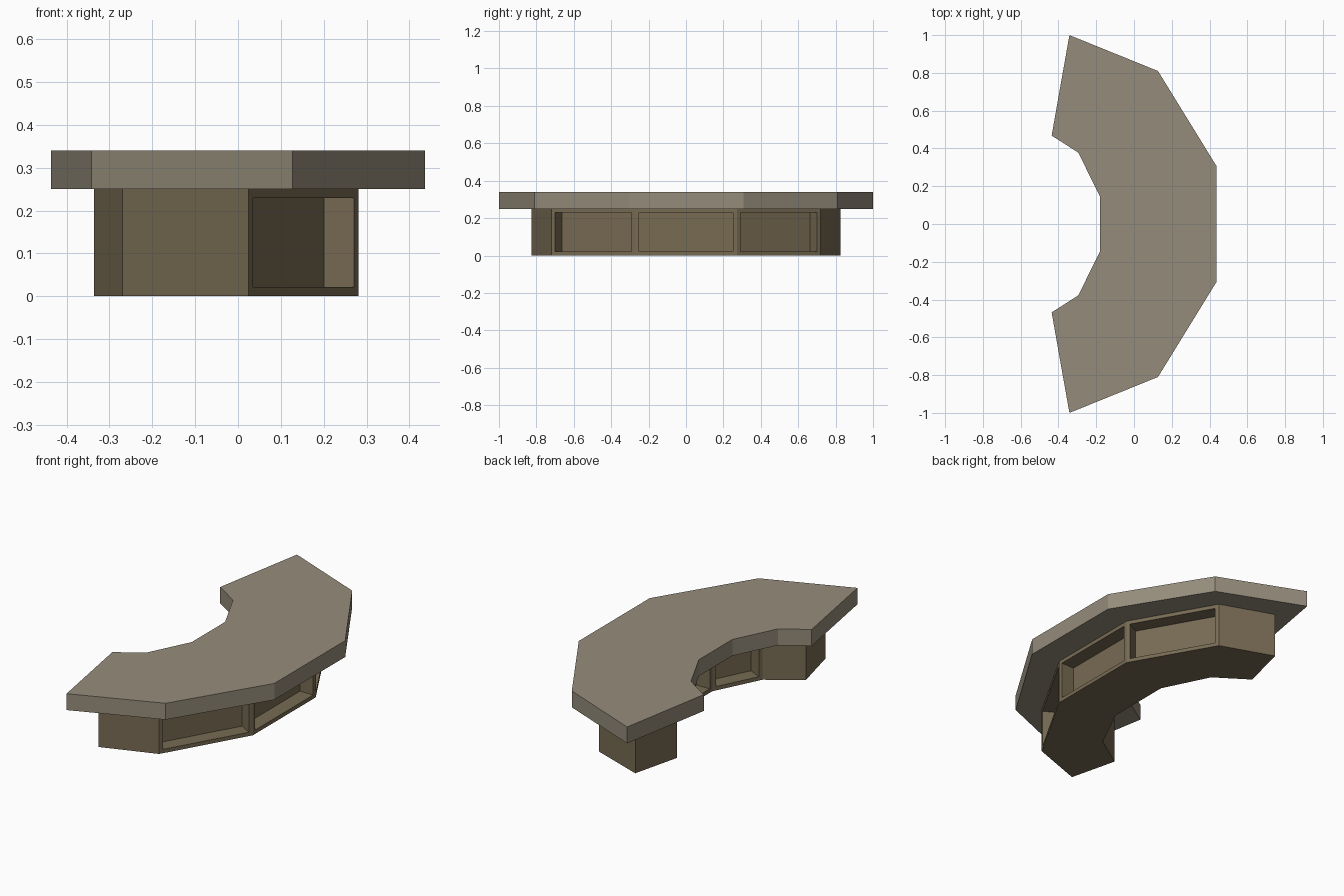
import bpy
import bmesh

cube = bpy.data.objects.get("Cube")
if cube:
    bpy.data.objects.remove(cube, do_unlink=True)


def make_material(name, color):
    mat = bpy.data.materials.new(name)
    mat.use_nodes = True
    mat.diffuse_color = (*color, 1)
    mat.node_tree.nodes["Principled BSDF"].inputs["Base Color"].default_value = (*color, 1)
    return mat


def make_prism(name, half, bottom, top, mat, recess=False):
    """Extrude a plan outline, given as its half at +y, between two heights."""
    outline = half + [(x, -y) for x, y in reversed(half)]
    bm = bmesh.new()
    base = bm.faces.new([bm.verts.new((x, y, bottom)) for x, y in outline])
    grown = bmesh.ops.extrude_face_region(bm, geom=[base])
    verts = [g for g in grown["geom"] if isinstance(g, bmesh.types.BMVert)]
    bmesh.ops.translate(bm, verts=verts, vec=(0, 0, top - bottom))
    bmesh.ops.recalc_face_normals(bm, faces=bm.faces)
    if recess:
        # Sunken panels on the three middle segments, outside and inside
        bm.normal_update()
        panels = [f for f in bm.faces if abs(f.normal.z) < 0.1
                  and abs(f.normal.y) < 0.7
                  and abs(f.calc_center_median().y) < 0.6]
        bmesh.ops.inset_individual(bm, faces=panels, thickness=0.03)
        bmesh.ops.inset_individual(bm, faces=panels, thickness=0, depth=-0.08)
    mesh = bpy.data.meshes.new(name)
    bm.to_mesh(mesh)
    bm.free()
    mesh.materials.append(mat)
    obj = bpy.data.objects.new(name, mesh)
    bpy.context.collection.objects.link(obj)
    return obj


stone = make_material("pale_stone", (0.30, 0.262, 0.198))
wood = make_material("dull_brown", (0.186, 0.146, 0.086))

# Counter top: overhanging slab
make_prism("counter_top",
           [(-0.18, 0.145), (-0.295, 0.378), (-0.436, 0.468),
            (-0.342, 1.0), (0.127, 0.81), (0.436, 0.308)],
           0.25, 0.34, stone)

# Counter base: narrower body with recessed panels
make_prism("counter_base",
           [(-0.03, 0.185), (-0.157, 0.44), (-0.336, 0.56),
            (-0.27, 0.826), (0.025, 0.72), (0.281, 0.273)],
           0, 0.25, wood, recess=True)
